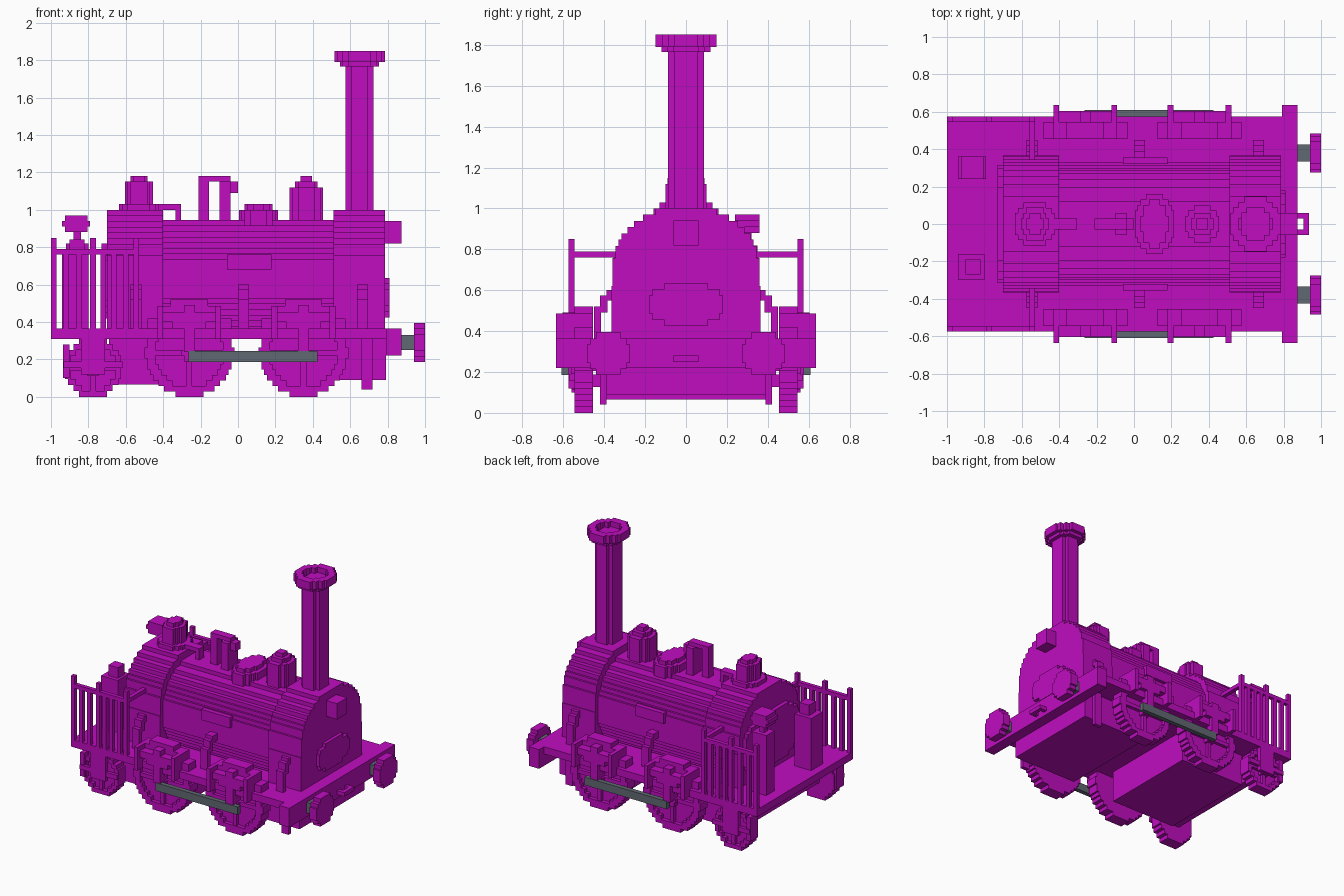
import bpy
import bmesh
from mathutils import Vector

default_cube = bpy.data.objects.get("Cube")
if default_cube:
    bpy.data.objects.remove(default_cube)


def material(name, red, green, blue):
    mat = bpy.data.materials.new(name)
    mat.use_nodes = True
    mat.diffuse_color = (red, green, blue, 1)
    shader = mat.node_tree.nodes["Principled BSDF"]
    shader.inputs["Base Color"].default_value = mat.diffuse_color
    return mat


MAGENTA = material("magenta", .53, .004, .53)
GREY = material("steel_grey", .12, .14, .17)

# Shared levels and lines
STEP = .03
DECK_BASE, DECK = .31, .365
DECK_SIDE = .575
BEAM_BACK, BEAM_FRONT = .79, .875
WHEEL_INNER, WHEEL_OUTER = .455, .545
BOILER_TOP = .945
SMOKEBOX_TOP = 1
RAIL_TOP = .79
BIG_WHEEL, SMALL_WHEEL = .235, .157
BIG_WHEELS = {"middle": -.26, "front": .35}
REAR_WHEEL = -.775


def around(centre, reach):
    return (centre - reach, centre + reach)


def box(x, y, z):
    return (x, y, z)


def build(name, boxes, mat=MAGENTA, mirror=False):
    """Join boxes into one object, optionally repeated on the other side."""
    if mirror:
        boxes = boxes + [box(x, (-y[1], -y[0]), z) for x, y, z in boxes]
    bm = bmesh.new()
    for spans in boxes:
        for vert in bmesh.ops.create_cube(bm, size=1)["verts"]:
            vert.co = Vector([span[co > 0] for span, co in zip(spans, vert.co)])
    mesh = bpy.data.meshes.new(name)
    bm.to_mesh(mesh)
    bm.free()
    mesh.materials.append(mat)
    obj = bpy.data.objects.new(name, mesh)
    bpy.context.scene.collection.objects.link(obj)


def half_width(radius, ratio, power):
    """Half width of a rounded outline, snapped to the stair step."""
    width = radius * max(0, 1 - abs(ratio) ** power) ** (1 / power)
    return round(width / STEP * 2) * STEP / 2


def disc(axis, span, centre, radii, hole=0, power=2, base=None):
    """Stair-stepped disc, ring or arch, laid in rows along an axis."""
    (cu, cv), (ru, rv) = centre, radii
    count = max(1, round(rv * 2 / STEP))
    height = rv * 2 / count
    boxes = []
    for row in range(count):
        middle = height * (row + .5) - rv
        if base is not None and middle < 0:
            continue
        outer = max(STEP / 2, half_width(ru, middle / rv, power))
        inner = half_width(hole, middle / hole, power) if hole else 0
        rise = around(cv + middle, height / 2)
        if inner:
            sides = [(cu - outer, cu - inner), (cu + inner, cu + outer)]
        else:
            sides = [around(cu, outer)]
        for side in sides:
            boxes.append({"x": box(span, side, rise),
                          "y": box(side, span, rise),
                          "z": box(side, rise, span)}[axis])
    # Straight walls below an arch
    if base is not None:
        boxes.append(box(span, around(cu, ru), (base, cv)))
    return boxes


def dome(name, x, bottom, tiers):
    """Stack of upright discs, each tier given as top and radii."""
    boxes = []
    for top, radii in tiers:
        boxes += disc("z", (bottom, top), (x, 0), radii)
        bottom = top
    build(name, boxes)


# Footplate, beam and underside
build("footplate", [box((-1, BEAM_BACK), around(0, DECK_SIDE), (DECK_BASE, DECK))])
build("buffer_beam", [box((BEAM_BACK, BEAM_FRONT), around(0, .635), (.22, DECK))])
build("ash_pan", [box((-.69, -.13), around(0, .39), (.065, DECK_BASE))])
build("cylinder_block", [box((.24, BEAM_BACK), around(0, .39), (.09, DECK_BASE))])
build("guard_irons", [box((.66, .72), (.39, .42), (.04, DECK_BASE))], mirror=True)

# Buffers and coupling
build("buffer_shafts", [box((BEAM_FRONT, .95), around(.38, .045), around(.29, .04))],
      GREY, mirror=True)
build("buffer_heads", disc("x", (.94, 1), (.38, .29), (.105, .105)), mirror=True)
build("coupling_hook", [box((BEAM_FRONT, .91), (.03, .06), (.25, .28)),
                        box((.905, .935), (0, .06), (.25, .28))], mirror=True)

# Boiler
for name, span in (("smokebox", (.51, .785)), ("firebox", (-.7, -.4))):
    build(name, disc("x", span, (0, .62), (.365, .38), power=2.5, base=DECK))
build("firebox_backplate", disc("x", (-.73, -.7), (0, .62), (.32, .2), power=3))
build("boiler_barrel", disc("x", (-.4, .51), (0, .63), (.335, .315), power=2.2))
build("boiler_saddle", [box((-.4, .51), around(0, .22), (DECK, .42))])
build("side_plates", [box(around(.06, .12), (.32, .355), (.68, .76))], mirror=True)
build("smokebox_door", disc("x", (.78, .81), (0, .53), (.18, .105), power=2.4))
build("head_lamp", [box((.78, BEAM_FRONT), around(0, .06), (.82, .94))])

# Chimney
CHIMNEY = (.65, 0)
build("chimney", disc("z", (SMOKEBOX_TOP - STEP, 1.81), CHIMNEY, (.074, .088), power=2.6))
build("chimney_collar", disc("z", (1.765, 1.795), CHIMNEY, (.11, .12)))
build("chimney_cap", disc("z", (1.79, 1.85), CHIMNEY, (.134, .148), hole=.09))

# Domes and fittings on top
dome("front_dome", .365, BOILER_TOP - STEP,
     [(1.12, (.09, .1)), (1.15, (.06, .06)), (1.18, (.03, .03))])
dome("middle_dome", .11, BOILER_TOP - STEP,
     [(SMOKEBOX_TOP, (.105, .16)), (1.03, (.075, .13))])
dome("rear_dome", -.53, SMOKEBOX_TOP - STEP,
     [(1.03, (.11, .115)), (1.15, (.075, .09)), (1.18, (.045, .06))])
build("steam_pipe", [
    box((-.46, -.305), around(0, STEP), (SMOKEBOX_TOP, SMOKEBOX_TOP + STEP)),
    box((-.335, -.305), around(0, STEP), (BOILER_TOP - STEP, SMOKEBOX_TOP))])
build("whistle_stand", [
    box((-.21, -.155), around(0, STEP), (BOILER_TOP - STEP, 1.18)),
    box((-.155, -.04), around(0, STEP), (1.15, 1.18)),
    box((-.1, -.04), around(0, STEP * 2), (BOILER_TOP - STEP, 1.15)),
    box((-.04, 0), around(0, STEP), (1.09, 1.15))])

# Diagonal stepped stays beside the boiler
stays = []
for x in (-.545, .03, .665):
    stays += [box(around(x, STEP), (.33, .39), (.55, .6)),
              box(around(x, STEP), (.385, .42), (.49, .575)),
              box(around(x, STEP), (.415, .45), (DECK, .52))]
build("boiler_stays", stays, mirror=True)


# Wheels with tyre, hub and cross spokes
def wheels(name, x, radius):
    centre, radii = (x, radius), (radius, radius)
    web = WHEEL_OUTER - STEP
    spoke, face = radius * .85, (web, WHEEL_OUTER - STEP / 6)
    build(name + "_wheels",
          disc("y", (WHEEL_INNER, web), centre, radii)
          + disc("y", (web, WHEEL_OUTER), centre, radii, hole=radius * .78)
          + disc("y", (web, WHEEL_OUTER + STEP / 2), centre, (.045, .045))
          + [box(around(x, spoke), face, around(radius, STEP / 2)),
             box(around(x, STEP / 2), face, around(radius, spoke))], mirror=True)
    build(name + "_axle", [box(around(x, STEP), around(0, WHEEL_INNER),
                               around(radius, STEP))])


wheels("rear", REAR_WHEEL, SMALL_WHEEL)
for name, x in BIG_WHEELS.items():
    wheels(name, x, BIG_WHEEL)
build("coupling_rods", [box(around(.08, .345), (DECK_SIDE, .61), (.185, .245))],
      GREY, mirror=True)
build("rear_axle_boxes", [
    box(around(REAR_WHEEL, SMALL_WHEEL), (WHEEL_OUTER, .57), (.155, .19)),
    box(around(REAR_WHEEL, .065), (WHEEL_OUTER, DECK_SIDE), (.12, DECK_BASE)),
    box((-.935, -.9), (.47, .56), (.1, .28))], mirror=True)

# Splashers and leaf springs over the driving wheels
for name, x in BIG_WHEELS.items():
    rim = (WHEEL_INNER, WHEEL_OUTER)
    build(name + "_splashers", [box(around(x, .225), rim, (DECK, .42)),
                                box(around(x, .17), rim, (.42, .485)),
                                box(around(x, .1), rim, (.485, .52))], mirror=True)
    leaf, hanger = (WHEEL_OUTER, .605), (WHEEL_OUTER, .635)
    build(name + "_springs",
          [box(around(x, .155), leaf, (.4, .45)),
           box(around(x, .09), leaf, (DECK, .4)),
           box(around(x, STEP), leaf, (.24, .49))]
          + [box(around(x + side * .155, STEP / 2), hanger, (DECK_BASE, .485))
             for side in (-1, 1)], mirror=True)

# Cab railings
RAIL_END = -.53
rail, bar = (RAIL_TOP - STEP, RAIL_TOP), (DECK_SIDE - STEP, DECK_SIDE)
rails = [box((-1, RAIL_END), bar, rail),
         box((RAIL_END - STEP, RAIL_END), (.34, DECK_SIDE), rail)]
rails += [box((x, x + STEP), bar, (DECK, .85))
          for x in (-1, -.79, RAIL_END - STEP)]
rails += [box((x, x + STEP), bar, (DECK, RAIL_TOP))
          for x in (-.935, -.865, -.735, -.68, -.615)]
build("cab_railings", rails, mirror=True)

# Control posts on the cab floor
build("brake_post", [box(around(-.86, .06), around(.3, .05), (DECK, .82)),
                     box(around(-.86, .02), around(.3, .02), (.82, .9))]
      + disc("y", around(.3, .06), (-.865, .925), (.074, .045)))
build("control_post", [box(around(-.87, .07), around(-.23, .07), (DECK, .76)),
                       box(around(-.86, .04), around(-.23, .04), (.76, .84))])
